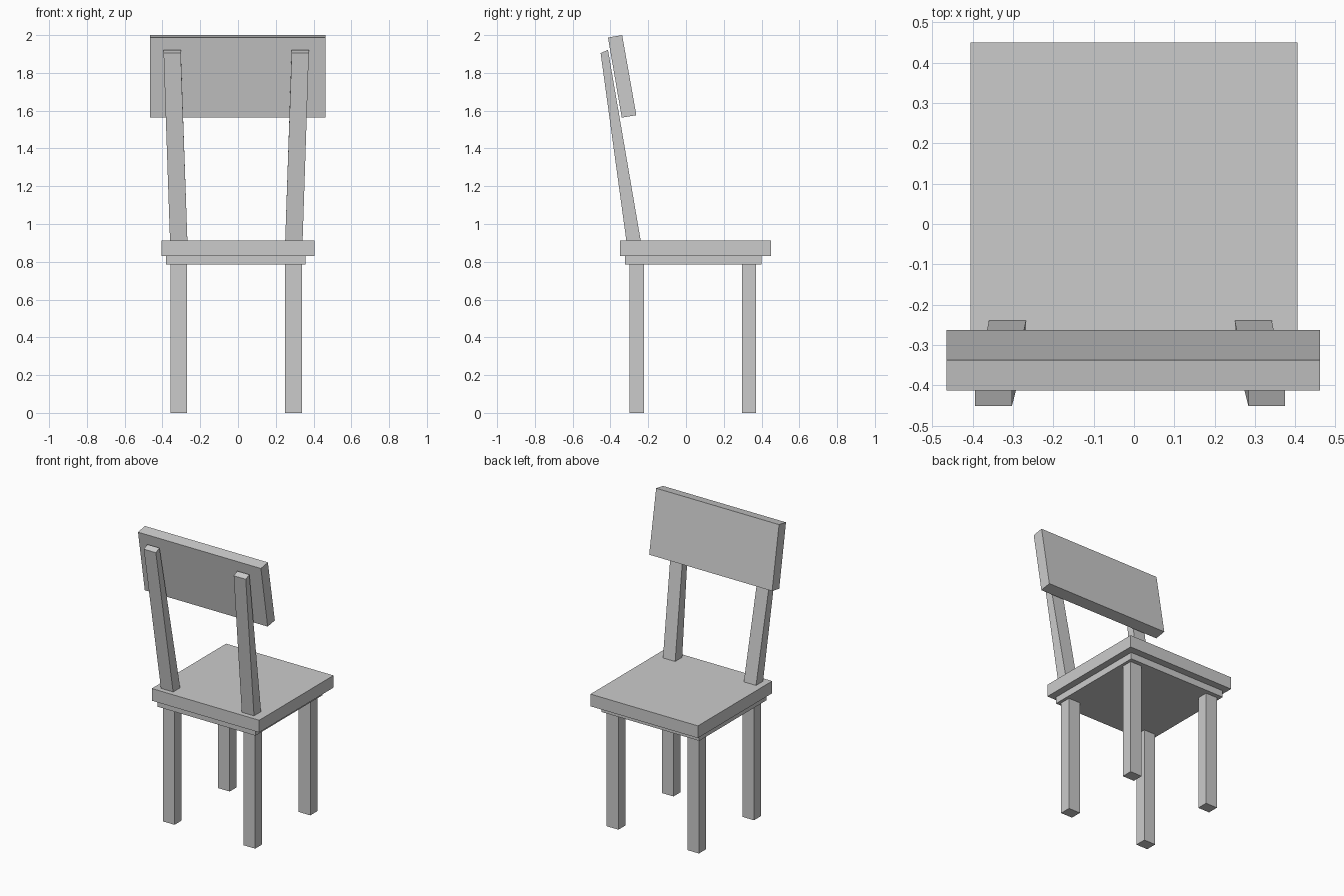
import bpy
import bmesh

cube = bpy.data.objects.get("Cube")
if cube:
    bpy.data.objects.remove(cube, do_unlink=True)

grey = bpy.data.materials.new("light_grey")
grey.use_nodes = True
colour = (0.6, 0.6, 0.6, 1)
grey.diffuse_color = colour
grey.node_tree.nodes["Principled BSDF"].inputs["Base Color"].default_value = colour


def loft(name, ring_a, ring_b):
    """Closed block between two matching four-cornered rings."""
    bm = bmesh.new()
    a = [bm.verts.new(p) for p in ring_a]
    b = [bm.verts.new(p) for p in ring_b]
    bm.faces.new(a)
    bm.faces.new(b)
    for i in range(4):
        j = (i + 1) % 4
        bm.faces.new((a[i], a[j], b[j], b[i]))
    bmesh.ops.recalc_face_normals(bm, faces=bm.faces)
    mesh = bpy.data.meshes.new(name)
    bm.to_mesh(mesh)
    bm.free()
    mesh.materials.append(grey)
    obj = bpy.data.objects.new(name, mesh)
    bpy.context.collection.objects.link(obj)
    return obj


def ring(x, y, z_back, z_front):
    return [(x[0], y[0], z_back), (x[1], y[0], z_back),
            (x[1], y[1], z_front), (x[0], y[1], z_front)]


def box(name, x, y, z):
    return loft(name, ring(x, y, z[0], z[0]), ring(x, y, z[1], z[1]))


# Seat slab and the smaller frame below it
box("seat", (-0.405, 0.405), (-0.35, 0.45), (0.83, 0.913))
box("seat_frame", (-0.38, 0.358), (-0.323, 0.4), (0.785, 0.83))

# Four straight legs, and two leaning, tapered back posts
sides = {"right": ((-0.357, -0.27), (-0.36, -0.268), (-0.394, -0.303)),
         "left": ((0.25, 0.338), (0.25, 0.342), (0.284, 0.375))}
rows = {"front": (-0.298, -0.222), "back": (0.296, 0.371)}
for side, (leg_x, low_x, high_x) in sides.items():
    for row, leg_y in rows.items():
        box(f"{row}_{side}_leg", leg_x, leg_y, (0, 0.785))
    loft(f"{side}_back_post",
         ring(low_x, (-0.316, -0.24), 0.913, 0.913),
         ring(high_x, (-0.452, -0.413), 1.905, 1.922))

# Tilted backrest panel, a side profile stretched across the width
profile = [(-0.413, 1.987), (-0.338, 2.0), (-0.263, 1.576), (-0.34, 1.563)]
loft("backrest", *[[(x, y, z) for y, z in profile] for x in (-0.465, 0.462)])
